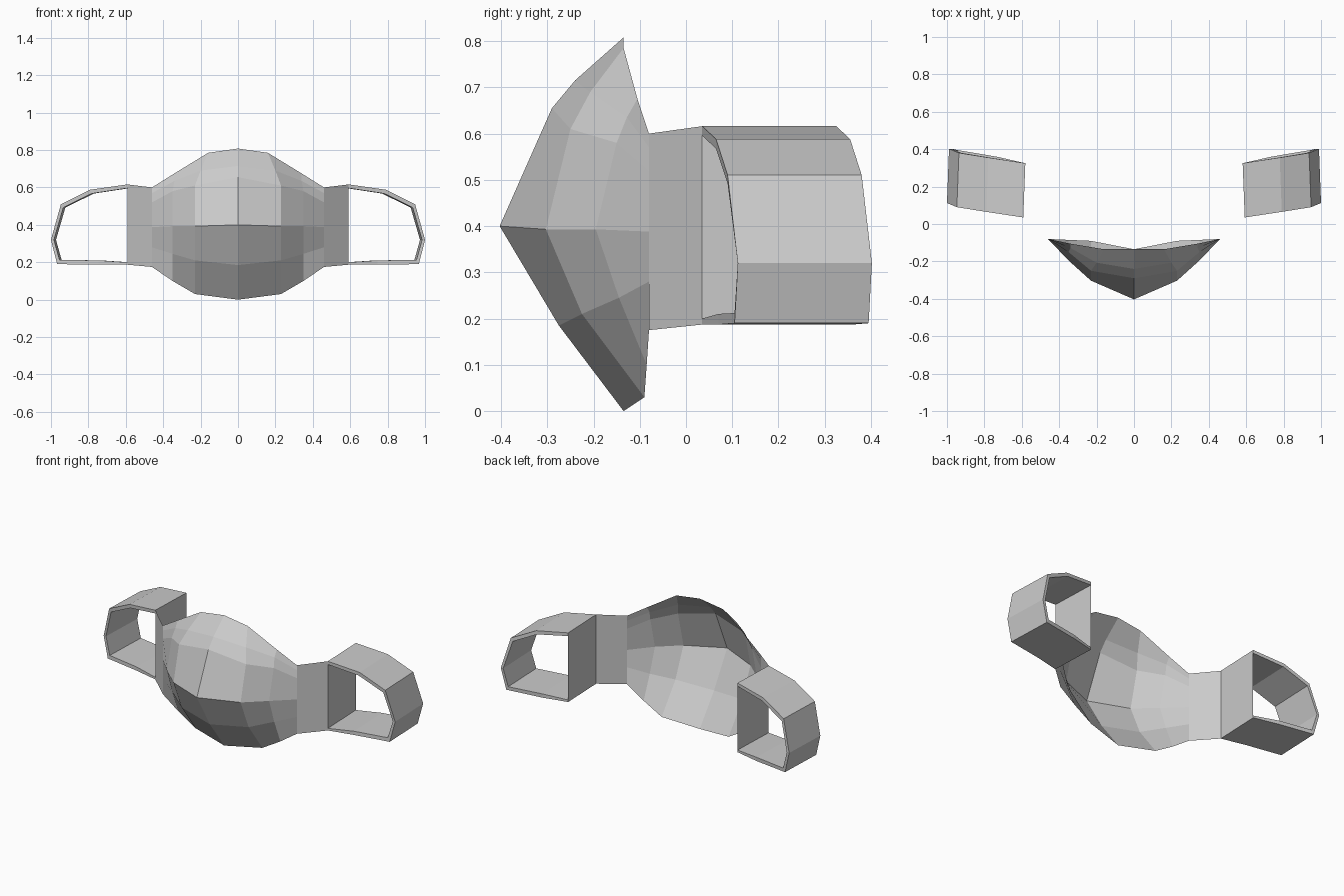
import bpy, bmesh
from mathutils import Vector

if "Cube" in bpy.data.objects:
    bpy.data.objects.remove(bpy.data.objects["Cube"])


def make_object(name, bm, mirror=False):
    """Turn a bmesh into a flat-shaded object, mirrored across x = 0 if wanted."""
    me = bpy.data.meshes.new(name)
    bm.to_mesh(me)
    bm.free()
    ob = bpy.data.objects.new(name, me)
    bpy.context.collection.objects.link(ob)
    if mirror:
        mod = ob.modifiers.new("mirror", 'MIRROR')
        mod.use_clip = True
        mod.merge_threshold = 0.0005
    return ob


def add_grid(bm, rows):
    """Skin rows of points (bottom to top, centre to side) with quads."""
    grid = [[bm.verts.new(p) for p in row] for row in rows]
    for lo, hi in zip(grid, grid[1:]):
        for i in range(len(lo) - 1):
            bm.faces.new((lo[i], lo[i + 1], hi[i + 1], hi[i]))


# Face cover: open pleated shell, half of it from centre ridge to cheek
cover_rows = [
    [(0, -.135, .0), (.23, -.09, .03), (.35, -.085, .1), (.46, -.08, .175)],
    [(0, -.275, .185), (.23, -.225, .21), (.35, -.145, .245), (.46, -.08, .28)],
    [(0, -.403, .4), (.23, -.303, .393), (.35, -.195, .393), (.46, -.08, .388)],
    [(0, -.29, .655), (.23, -.25, .61), (.35, -.15, .58), (.46, -.08, .52)],
    [(0, -.24, .715), (.2, -.207, .69), (.34, -.128, .635), (.46, -.08, .57)],
    [(0, -.135, .808), (.16, -.135, .785), (.34, -.105, .675), (.46, -.08, .6)],
]
bm = bmesh.new()
add_grid(bm, cover_rows)
make_object("face_cover", bm, True)

# Cheek straps: thin flat sheets between cover and ear loops
bm = bmesh.new()
add_grid(bm, [[(.46, -.08, .175), (.592, .035, .187)],
              [(.46, -.08, .6), (.592, .035, .616)]])
make_object("cheek_strap", bm, True)

# Ear loops: wide band with a little thickness, swept backwards
outer = [(.592, .035, .616), (.79, .065, .588), (.947, .09, .51),
         (1.0, .112, .32), (.967, .105, .19), (.745, .07, .187), (.592, .035, .187)]
inner = [(.592, .035, .596), (.783, .065, .567), (.934, .09, .492),
         (.984, .112, .32), (.954, .105, .212), (.745, .07, .21), (.592, .035, .2)]
sweep = Vector((-.011, .29, 0))
bm = bmesh.new()
of, nf = ([bm.verts.new(p) for p in line] for line in (outer, inner))
ob_, nb = ([bm.verts.new(Vector(p) + sweep) for p in line] for line in (outer, inner))
for i in range(len(outer) - 1):
    j = i + 1
    for quad in ((of[i], of[j], ob_[j], ob_[i]), (nf[j], nf[i], nb[i], nb[j]),
                 (of[j], of[i], nf[i], nf[j]), (ob_[i], ob_[j], nb[j], nb[i])):
        bm.faces.new(quad)
# thin wall closing each loop on the cheek side
bm.faces.new((of[0], ob_[0], nb[0], nf[0]))
bm.faces.new((nf[0], nb[0], nb[-1], nf[-1]))
bm.faces.new((nf[-1], nb[-1], ob_[-1], of[-1]))
bmesh.ops.recalc_face_normals(bm, faces=bm.faces)
make_object("ear_loop", bm, True)
